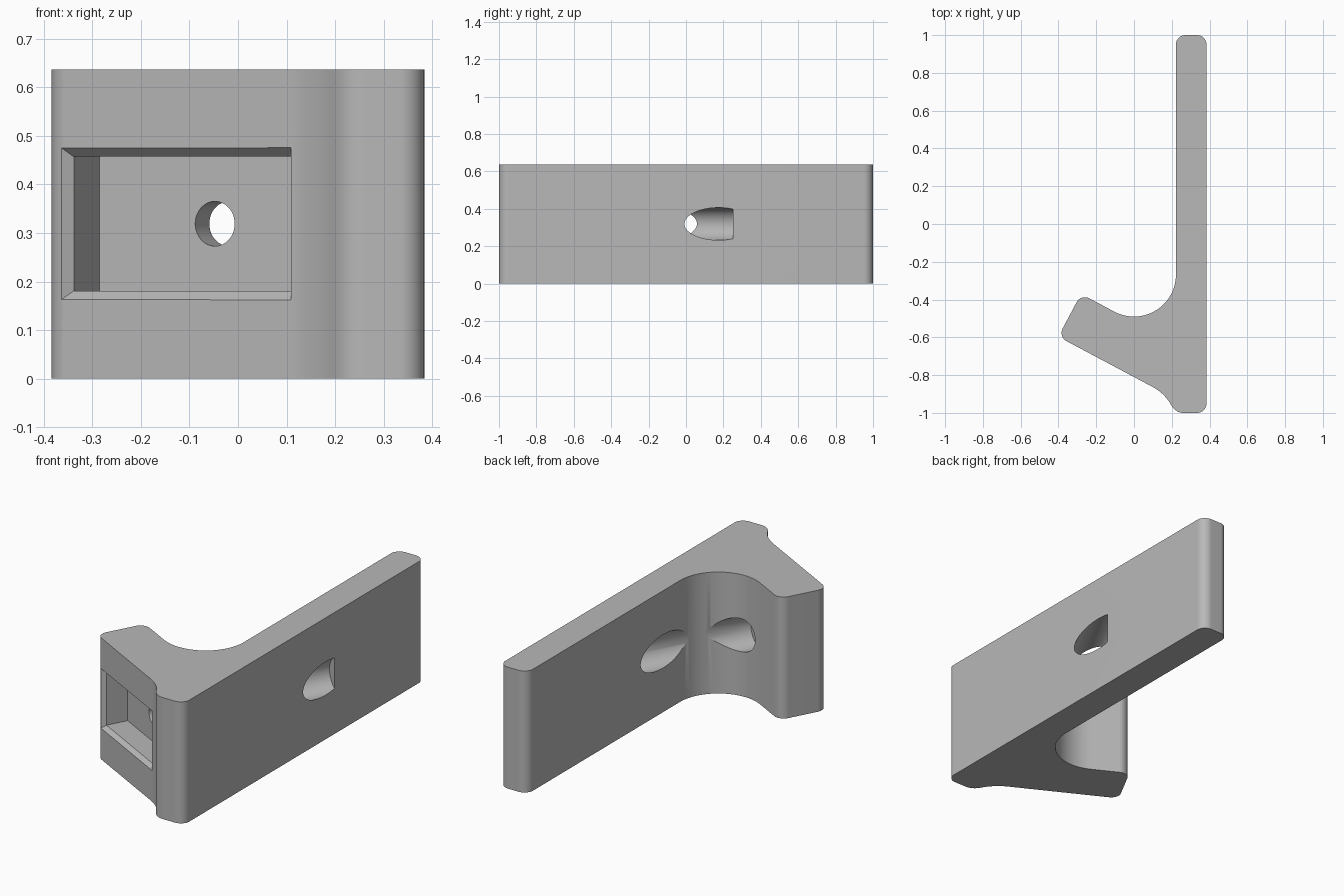
import bpy, bmesh, math
from mathutils import Vector, Matrix

cube = bpy.data.objects.get("Cube")
if cube:
    bpy.data.objects.remove(cube, do_unlink=True)

HEIGHT = 0.637
TILT = math.radians(28)
ALONG = Vector((-math.cos(TILT), math.sin(TILT), 0))   # along the arm, outward
DEPTH = Vector((math.sin(TILT), math.cos(TILT), 0))    # into the arm, toward the plate
UP = Vector((0, 0, 1))

grey = bpy.data.materials.new("plain_grey")
grey.use_nodes = True
grey.diffuse_color = (0.48, 0.48, 0.48, 1)
grey.node_tree.nodes["Principled BSDF"].inputs["Base Color"].default_value = grey.diffuse_color


def make_object(name, bm):
    bmesh.ops.recalc_face_normals(bm, faces=bm.faces)
    mesh = bpy.data.meshes.new(name)
    bm.to_mesh(mesh)
    bm.free()
    mesh.materials.append(grey)
    obj = bpy.data.objects.new(name, mesh)
    bpy.context.collection.objects.link(obj)
    return obj


def arc(cx, cy, r, start, end):
    n = max(8, int(abs(end - start) / 4))
    for i in range(n + 1):
        a = math.radians(start + (end - start) * i / n)
        yield cx + r * math.cos(a), cy + r * math.sin(a)


def loft(name, rings):
    bm = bmesh.new()
    loops = [[bm.verts.new(p) for p in ring] for ring in rings]
    for a, b in zip(loops, loops[1:]):
        for i in range(len(a)):
            j = (i + 1) % len(a)
            bm.faces.new((a[i], a[j], b[j], b[i]))
    bm.faces.new(loops[0][::-1])
    bm.faces.new(loops[-1])
    return make_object(name, bm)


def bore(name, radius, start, end):
    axis_point = Vector((0.3835, 0.177, 0.319))
    rings = []
    for t in (start, end):
        centre = axis_point + DEPTH * t
        rings.append([centre + ALONG * x + UP * y for x, y in arc(0, 0, radius, 0, 360)][:-1])
    return loft(name, rings)


# Bracket: upright plate with a slanted arm, outlined by tangent arcs
arcs = [
    (0.3335, -0.95, 0.05, -90, 0), (0.3335, 0.95, 0.05, 0, 90),
    (0.272, 0.95, 0.05, 90, 180), (0, -0.268, 0.222, 0, -118),
    (-0.26, -0.438, 0.05, 62, 152), (-0.3335, -0.576, 0.05, 152, 242),
    (-0.013, -1.075, 0.24, 62, 28), (0.2626, -0.928, 0.072, 208, 270),
]
outline = []
for a in arcs:
    for p in arc(*a):
        if not outline or math.dist(p, outline[-1]) > 0.001:
            outline.append(p)
bracket = loft("bracket", [[(x, y, z) for x, y in outline] for z in (0, HEIGHT)])

# Pocket with a chamfered mouth on three sides
corner = Vector((0.11, -0.868, 0))
pocket_rings = []
for depth, inset in ((-0.02, -0.018), (0.02, 0.018), (0.133, 0.018)):
    low, high, far = 0.163 + inset, 0.475 - inset, 0.536 - inset
    pocket_rings.append([corner + DEPTH * depth + ALONG * u + UP * z
                         for u, z in ((0, low), (far, low), (far, high), (0, high))])

# Stepped screw bore through the arm and out of the plate
cutters = [
    loft("pocket_cutter", pocket_rings),
    bore("screw_hole_cutter", 0.046, -0.95, -0.80),
    bore("head_bore_cutter", 0.087, -0.856, 0.066),
]
for cutter in cutters:
    cutter.hide_render = True
    mod = bracket.modifiers.new(cutter.name, 'BOOLEAN')
    mod.operation = 'DIFFERENCE'
    mod.solver = 'EXACT'
    mod.object = cutter

# Bake the cuts and drop the helpers
bpy.context.view_layer.update()
evaluated = bracket.evaluated_get(bpy.context.evaluated_depsgraph_get())
cut_mesh = bpy.data.meshes.new_from_object(evaluated)
bracket.modifiers.clear()
bracket.data = cut_mesh
cut_mesh.materials.clear()
cut_mesh.materials.append(grey)
for face in cut_mesh.polygons:
    face.material_index = 0
for cutter in cutters:
    bpy.data.objects.remove(cutter, do_unlink=True)

bpy.ops.object.select_all(action='DESELECT')
bracket.select_set(True)
bpy.context.view_layer.objects.active = bracket
bpy.ops.object.shade_smooth_by_angle(angle=math.radians(25))
